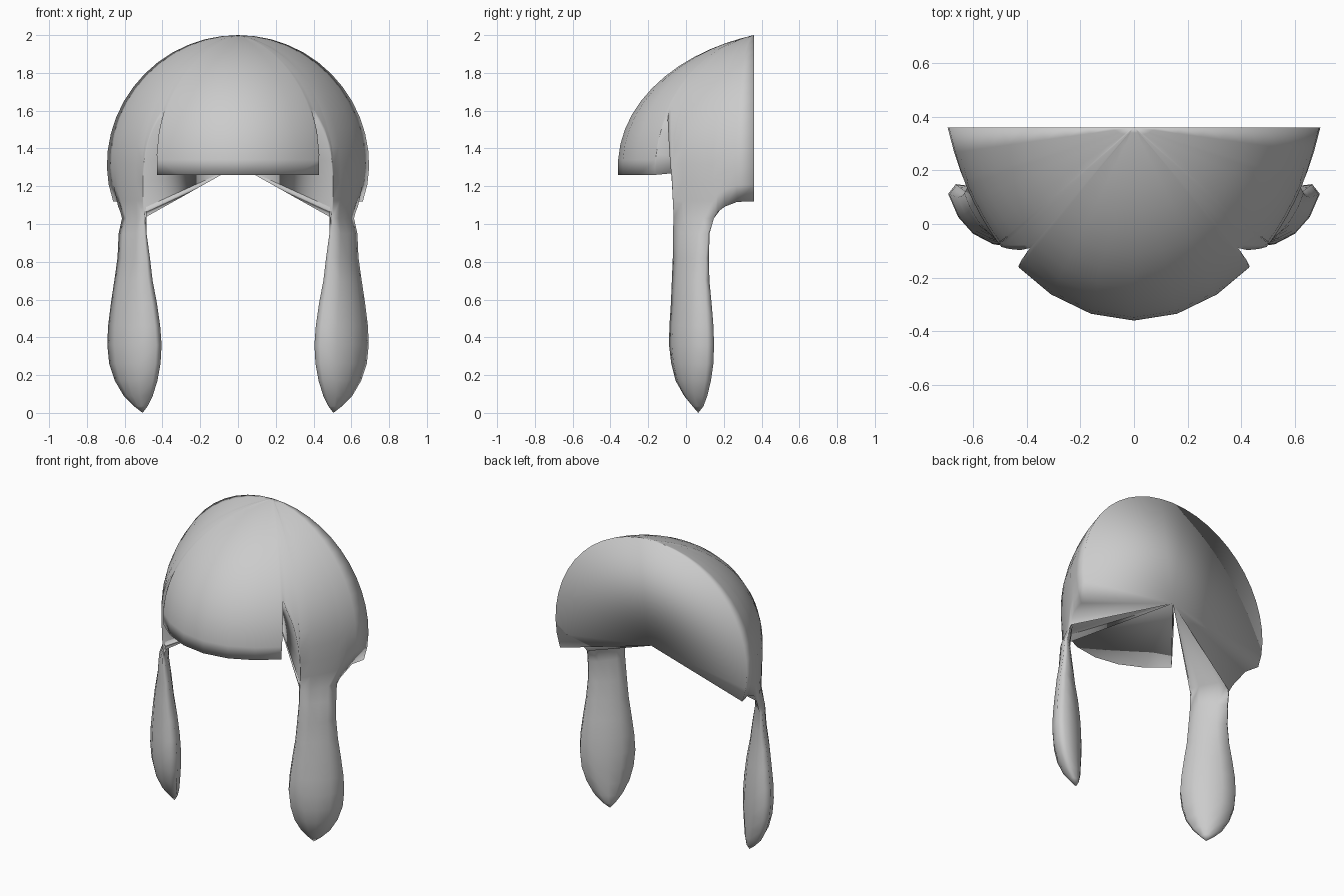
import bpy, bmesh, math
from mathutils import Vector

if "Cube" in bpy.data.objects:
    bpy.data.objects.remove(bpy.data.objects["Cube"])

grey = bpy.data.materials.new("plain_grey")
grey.diffuse_color = (0.6, 0.6, 0.6, 1)
grey.use_nodes = True
grey.node_tree.nodes["Principled BSDF"].inputs["Base Color"].default_value = grey.diffuse_color

HUB_Z = 1.31
BACK_Y = 0.36
ROWS = 14
# Dome ellipsoid, cut off in front of its middle
A, B, C, YC = 0.728, 1.03, 0.7235, 0.67


def dome_point(deg, z):
    """Point on the dome at an angle from front to side and a height."""
    s, c = math.sin(math.radians(deg)), math.cos(math.radians(deg))
    if z > HUB_Z:
        zr = C
    else:
        k = min(max((deg - 66) / 16, 0), 1)
        zr = 2.0 + (0.65 - 2.0) * k
    d = YC - BACK_Y
    qa = (s / A) ** 2 + (c / B) ** 2
    qb = 2 * d * c / B ** 2
    qc = (d / B) ** 2 + ((z - HUB_Z) / zr) ** 2 - 1
    r = (-qb + math.sqrt(max(qb * qb - 4 * qa * qc, 0))) / (2 * qa)
    return Vector((r * s, BACK_Y - r * c, z))


# Lower rim as (angle from front, height): brow flap, notch, strap top, rear curve
rim = [(0, 1.26), (13, 1.26), (26.4, 1.26), (39.3, 1.26),
       (39.8, 1.37), (40.3, 1.49), (40.8, 1.61),
       (42.7, 1.55), (44.6, 1.5), (46.3, 1.44), (48, 1.34), (49.1, 1.22),
       (49.6, 1.03), (55, 1.03), (60, 1.03), (65.5, 1.03), (70.9, 1.03),
       (73, 1.065), (76.5, 1.093), (82, 1.117), (90, 1.12)]
S0, S1 = 12, 16
N = S1 - S0

# Strap sections: height, front edge, back edge, outward bulge, thickness
sections = [
    (0.95, (0.497, -0.07), (0.632, 0.115), 0.020, 0.016),
    (0.82, (0.485, -0.07), (0.638, 0.105), 0.028, 0.025),
    (0.70, (0.475, -0.075), (0.655, 0.10), 0.038, 0.033),
    (0.58, (0.455, -0.08), (0.673, 0.105), 0.048, 0.04),
    (0.46, (0.44, -0.088), (0.688, 0.11), 0.056, 0.045),
    (0.36, (0.433, -0.09), (0.692, 0.112), 0.06, 0.046),
    (0.26, (0.437, -0.078), (0.682, 0.11), 0.058, 0.044),
    (0.17, (0.45, -0.055), (0.652, 0.102), 0.05, 0.038),
    (0.09, (0.468, -0.01), (0.605, 0.09), 0.036, 0.028),
    (0.035, (0.487, 0.035), (0.55, 0.08), 0.018, 0.014)]

bm = bmesh.new()
vert = bm.verts.new

# Dome shell
pole = vert((0, BACK_Y, 2.0))
cols = []
for deg, z in rim:
    p0 = math.asin((z - HUB_Z) / 0.69)
    col = []
    for i in range(ROWS):
        p = p0 + (math.pi / 2 - p0) * i / ROWS
        col.append(vert(dome_point(deg, HUB_Z + 0.69 * math.sin(p))))
    cols.append(col)
for a, b in zip(cols, cols[1:]):
    for i in range(ROWS - 1):
        bm.faces.new((a[i], b[i], b[i + 1], a[i + 1]))
    bm.faces.new((a[-1], b[-1], pole))


# Hanging strap: bulging on both sides, closed at a pointed tip
def strap_ring(z, front, back, bulge, thick):
    f, b = Vector((*front, z)), Vector((*back, z))
    d = (b - f).normalized()
    out = Vector((d.y, -d.x, 0))
    outer, inner = [], []
    for i in range(N + 1):
        t = i / N
        bow = 4 * t * (1 - t)
        p = f.lerp(b, t)
        outer.append(p + out * bulge * bow)
        inner.append(p - out * (thick + 1.1 * bulge * bow))
    return outer, inner


top_outer = [cols[i][0] for i in range(S0, S1 + 1)]
f, b = top_outer[0].co, top_outer[-1].co
top_inner = [vert(p) for p in strap_ring(1.09, f.xy, b.xy, 0.012, 0.016)[1]]
loops = [top_outer + top_inner[::-1]]
for s in sections:
    o, i = strap_ring(*s)
    loops.append([vert(p) for p in o + i[::-1]])
for a, b in zip(loops, loops[1:]):
    for i in range(len(a)):
        j = (i + 1) % len(a)
        bm.faces.new((a[i], a[j], b[j], b[i]))
tip = vert((0.505, 0.065, 0.0))
last = loops[-1]
for i in range(len(last)):
    bm.faces.new((last[i], last[(i + 1) % len(last)], tip))

# Underside and flat back: fan from the whole rim to the middle of the back
hub = vert((0, BACK_Y, HUB_Z))
edge = ([c[0] for c in cols[:S0 + 1]] + top_inner + [c[0] for c in cols[S1:]]
        + cols[-1][1:] + [pole])
for a, b in zip(edge, edge[1:]):
    bm.faces.new((b, a, hub))

bmesh.ops.recalc_face_normals(bm, faces=bm.faces)
bm.faces.ensure_lookup_table()
if bm.faces[0].normal.y > 0:
    bmesh.ops.reverse_faces(bm, faces=bm.faces)

me = bpy.data.meshes.new("helmet")
bm.to_mesh(me)
bm.free()
me.materials.append(grey)
helmet = bpy.data.objects.new("helmet_with_side_straps", me)
bpy.context.collection.objects.link(helmet)
bpy.context.view_layer.objects.active = helmet
helmet.select_set(True)
bpy.ops.object.shade_smooth()

# Mirror to the other side
mod = helmet.modifiers.new("mirror", 'MIRROR')
mod.use_axis[0] = True
mod.use_clip = True
mod.merge_threshold = 0.0005
